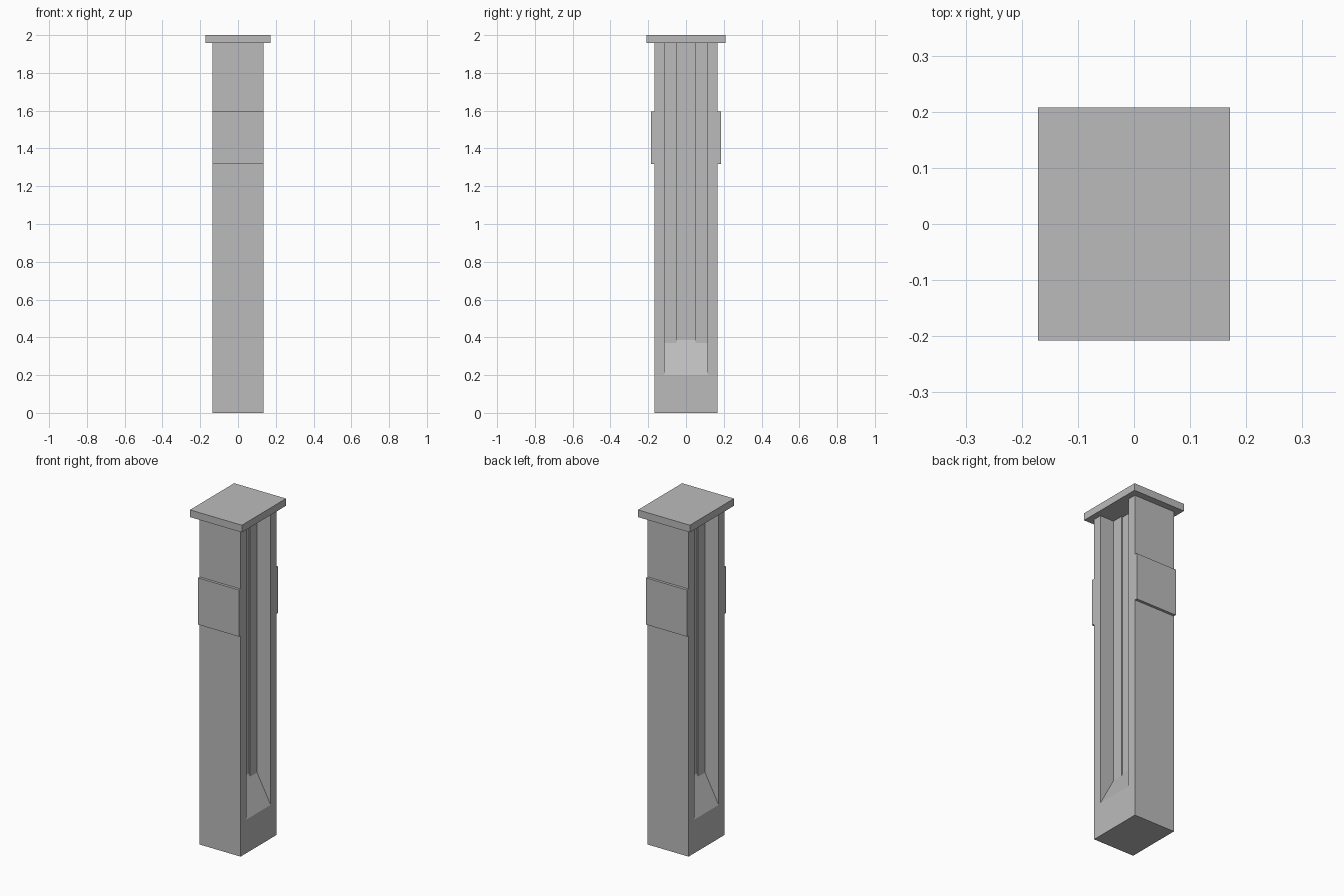
import bpy
import bmesh

if "Cube" in bpy.data.objects:
    bpy.data.objects.remove(bpy.data.objects["Cube"], do_unlink=True)

# Single stone grey
stone = bpy.data.materials.new("stone_grey")
stone.use_nodes = True
GREY = (0.5, 0.5, 0.5, 1)
stone.diffuse_color = GREY
stone.node_tree.nodes["Principled BSDF"].inputs["Base Color"].default_value = GREY


def prism(name, profile, half_y, y=0):
    """Extrude an x-z profile along y."""
    bm = bmesh.new()
    face = bm.faces.new([bm.verts.new((x, y - half_y, z)) for x, z in profile])
    new = bmesh.ops.extrude_face_region(bm, geom=[face])["geom"]
    verts = [v for v in new if isinstance(v, bmesh.types.BMVert)]
    bmesh.ops.translate(bm, verts=verts, vec=(0, 2 * half_y, 0))
    bmesh.ops.recalc_face_normals(bm, faces=bm.faces)
    mesh = bpy.data.meshes.new(name)
    bm.to_mesh(mesh)
    bm.free()
    mesh.materials.append(stone)
    obj = bpy.data.objects.new(name, mesh)
    bpy.context.collection.objects.link(obj)
    return obj


def box(name, half_x, half_y, low, high, y=0):
    rect = [(-half_x, low), (half_x, low), (half_x, high), (-half_x, high)]
    return prism(name, rect, half_y, y)


def cut(target, cutter):
    mod = target.modifiers.new("channel", 'BOOLEAN')
    mod.operation = 'DIFFERENCE'
    mod.solver = 'EXACT'
    mod.object = cutter
    bpy.context.view_layer.objects.active = target
    bpy.ops.object.modifier_apply(modifier=mod.name)
    bpy.data.objects.remove(cutter, do_unlink=True)


HALF_X, HALF_Y = 0.135, 0.168
TOP, SILL, SLOPE = 1.957, 0.2, 1.88

# Pillar shaft
shaft = box("pillar_shaft", HALF_X, HALF_Y, 0, TOP)

# Stepped channels with sloping sills on both sides
for side in (-1, 1):
    for half_width, depth in ((0.115, 0.09), (0.05, 0.099)):
        inner, outer = HALF_X - depth, HALF_X + 0.05
        profile = [(side * outer, SILL - 0.05 * SLOPE),
                   (side * inner, SILL + depth * SLOPE),
                   (side * inner, TOP + 0.1),
                   (side * outer, TOP + 0.1)]
        cut(shaft, prism("channel_cutter", profile, half_width))

# Raised panels front and back
for name, side in (("front_panel", -1), ("back_panel", 1)):
    box(name, HALF_X, 0.01, 1.317, 1.595, side * 0.174)

# Overhanging cap
box("cap_slab", 0.171, 0.208, TOP, 2)
